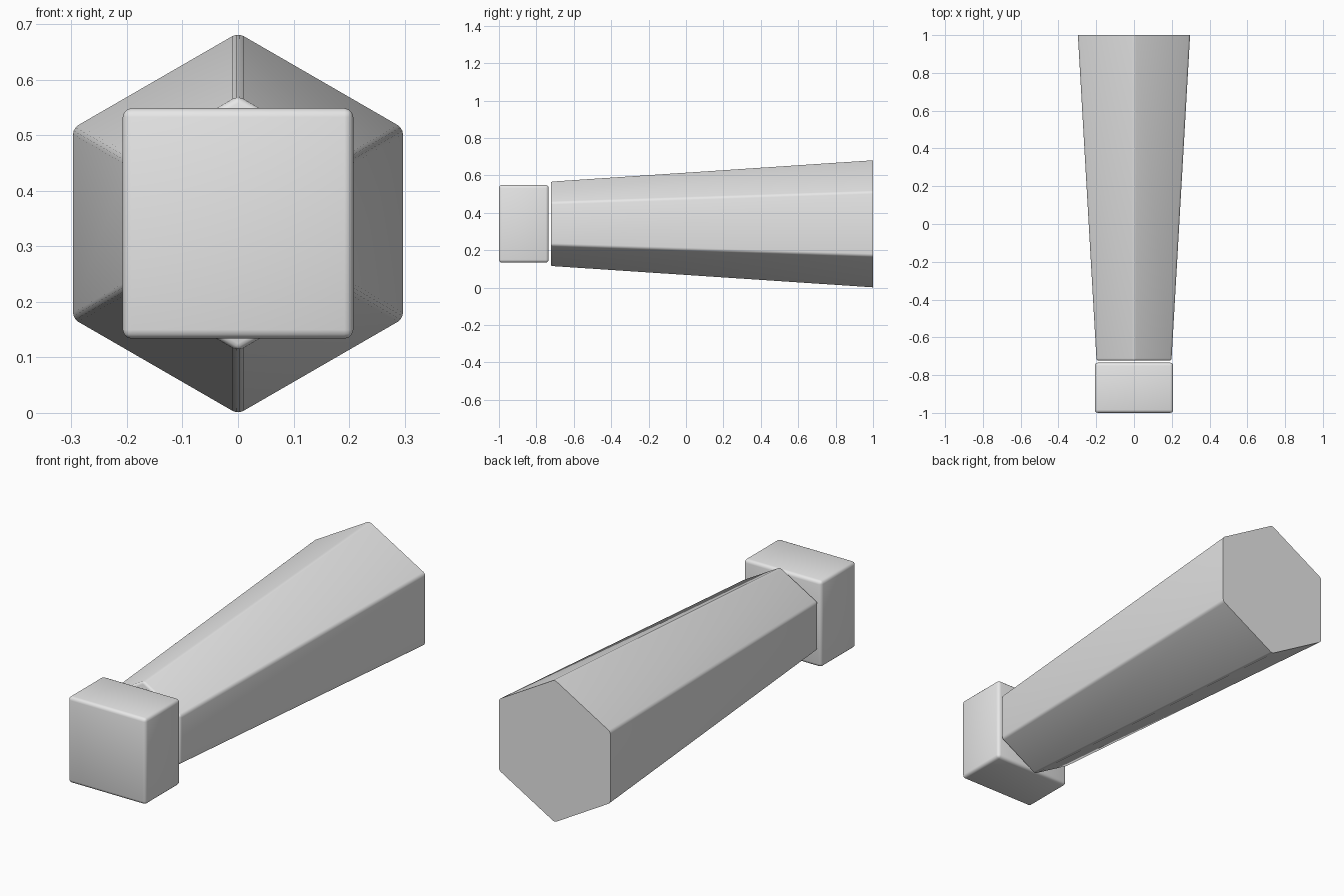
import bpy, bmesh, math

if "Cube" in bpy.data.objects:
    bpy.data.objects.remove(bpy.data.objects["Cube"])

ZC = 0.341  # height of the long axis

grey = bpy.data.materials.new("light_grey")
grey.diffuse_color = (0.8, 0.8, 0.8, 1)
grey.use_nodes = True
grey.node_tree.nodes["Principled BSDF"].inputs["Base Color"].default_value = grey.diffuse_color


def finish(bm, name):
    bmesh.ops.recalc_face_normals(bm, faces=bm.faces)
    mesh = bpy.data.meshes.new(name)
    bm.to_mesh(mesh)
    bm.free()
    mesh.materials.append(grey)
    ob = bpy.data.objects.new(name, mesh)
    bpy.context.collection.objects.link(ob)
    bpy.ops.object.select_all(action='DESELECT')
    ob.select_set(True)
    bpy.context.view_layer.objects.active = ob
    bpy.ops.object.shade_smooth_by_angle(angle=math.radians(32))
    return ob


def frustum(name, sides, turn, rings, bevel, sharp_back=False):
    """Closed prism along y; rings are (y, corner radius), front then back."""
    bm = bmesh.new()
    loops = []
    for y, r in rings:
        loops.append([bm.verts.new((r * math.cos(turn + i * math.tau / sides), y,
                                    ZC + r * math.sin(turn + i * math.tau / sides)))
                      for i in range(sides)])
    front, back = loops
    bm.faces.new(front)
    bm.faces.new(back[::-1])
    for i in range(sides):
        j = (i + 1) % sides
        bm.faces.new((front[i], back[i], back[j], front[j]))
    edges = [e for e in bm.edges
             if not (sharp_back and all(v in back for v in e.verts))]
    bmesh.ops.bevel(bm, geom=edges, offset=bevel, offset_type='OFFSET',
                    segments=3, profile=0.5, affect='EDGES', clamp_overlap=True)
    return finish(bm, name)


# Tapered hexagonal shaft, point up, with a crisp wide end
frustum("tapered_shaft", 6, math.pi / 2,
        [(-0.723, 0.229), (1.0, 0.343)], 0.011, sharp_back=True)

# Square end block, separated from the shaft by a thin gap
frustum("end_block", 4, math.pi / 4,
        [(-1.0, 0.2075 * math.sqrt(2)), (-0.734, 0.2075 * math.sqrt(2))], 0.016)
